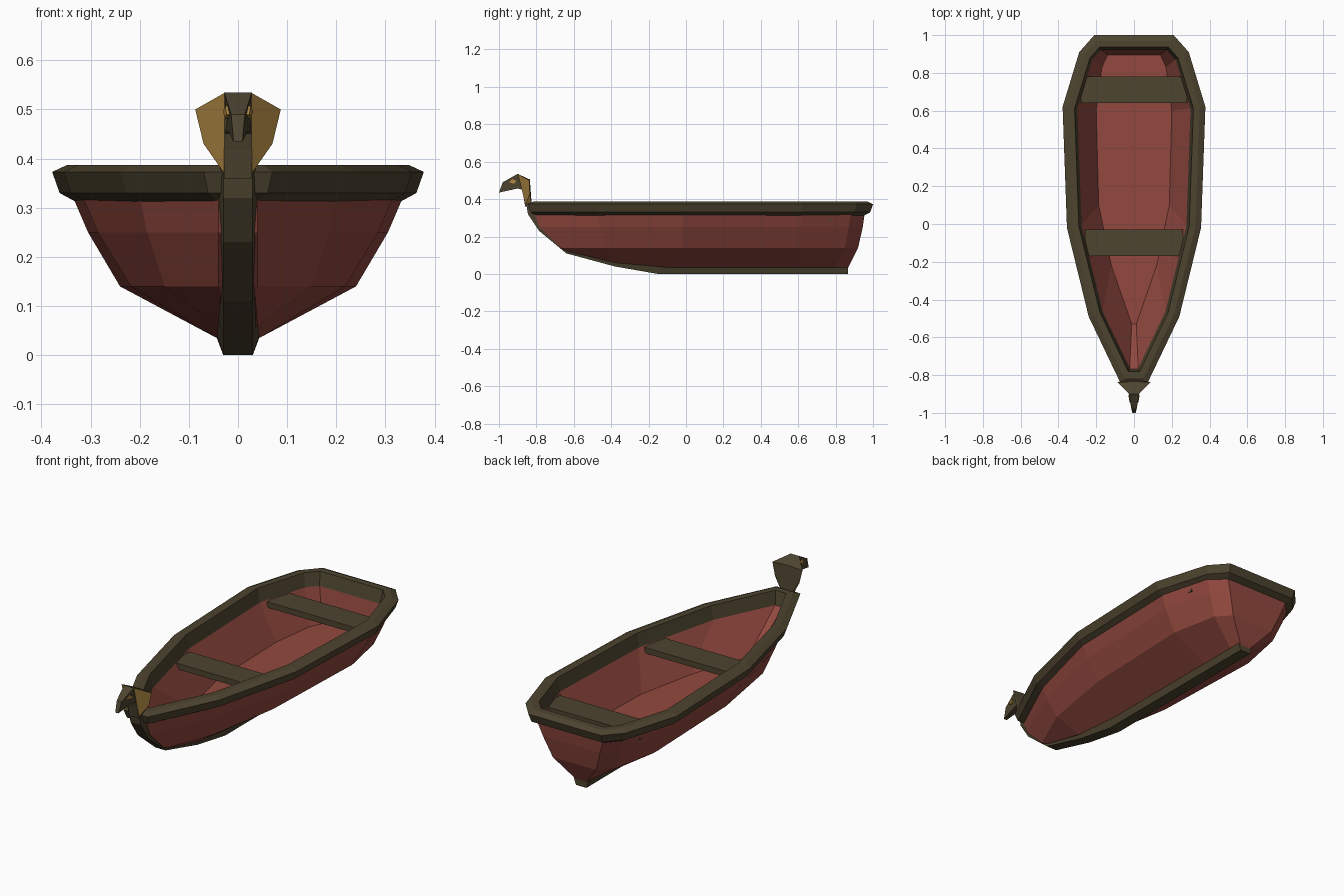
import bpy, bmesh
from mathutils import Vector

if "Cube" in bpy.data.objects:
    bpy.data.objects.remove(bpy.data.objects["Cube"])


def material(name, rgb):
    m = bpy.data.materials.new(name)
    m.diffuse_color = (*rgb, 1)
    m.use_nodes = True
    m.node_tree.nodes["Principled BSDF"].inputs["Base Color"].default_value = m.diffuse_color
    return m


RED = material("hull red", (0.29, 0.066, 0.050))
BROWN = material("dark wood", (0.075, 0.058, 0.029))
GOLD = material("gold", (0.42, 0.24, 0.055))


def finish(bm, name, *mats):
    bmesh.ops.recalc_face_normals(bm, faces=bm.faces[:])
    me = bpy.data.meshes.new(name)
    bm.to_mesh(me)
    bm.free()
    ob = bpy.data.objects.new(name, me)
    bpy.context.collection.objects.link(ob)
    for m in mats:
        me.materials.append(m)
    return ob


def loft(rings, close=False, caps=False):
    """Skin a series of equal closed rings of 3D points."""
    bm = bmesh.new()
    vs = [[bm.verts.new(p) for p in r] for r in rings]
    n = len(vs[0])
    pairs = list(zip(vs, vs[1:])) + ([(vs[-1], vs[0])] if close else [])
    for a, b in pairs:
        for i in range(n):
            j = (i + 1) % n
            bm.faces.new((a[i], a[j], b[j], b[i]))
    if caps:
        bm.faces.new(vs[0])
        bm.faces.new(vs[-1])
    return bm


def mirror_ring(half):
    return half + [(-x, y, z) for x, y, z in reversed(half)]


def inset(ring, d):
    """Mitred inward offset of a counter-clockwise plan outline."""
    out = []
    for i, p in enumerate(ring):
        p = Vector(p)
        e1 = (p - Vector(ring[i - 1])).normalized()
        e2 = (Vector(ring[(i + 1) % len(ring)]) - p).normalized()
        n1, n2 = Vector((-e1.y, e1.x)), Vector((-e2.y, e2.x))
        out.append(p + (n1 + n2) * d / (1 + n1.dot(n2)))
    return out


# Gunwale: chamfered section carried round the plan outline
half_plan = [(.07, -.845), (.24, -.49), (.355, -.02), (.378, .62), (.29, .91), (.21, 1.0)]
plan = half_plan + [(-x, y) for x, y in reversed(half_plan)]


def rim_ring(d, z):
    return [(p.x, p.y, z) for p in inset(plan, d)]


section = [(0, .373), (.03, .387), (.063, .387), (.078, .318), (.048, .312), (.015, .33)]
finish(loft([rim_ring(d, z) for d, z in section], close=True), "gunwale", BROWN)

# Hull shell: outside levels from keel up, then inside down to the floor
levels = [
    [(.035, -.63, .12), (.04, -.38, .06), (.043, -.10, .035), (.043, .60, .035), (.043, .80, .035), (.03, .865, .03)],
    [(.04, -.67, .14), (.15, -.42, .14), (.218, -.02, .14), (.24, .60, .14), (.19, .85, .14), (.125, .92, .14)],
    [(.04, -.785, .25), (.185, -.46, .25), (.285, -.02, .25), (.305, .61, .25), (.235, .87, .25), (.165, .945, .25)],
    [(.04, -.81, .32), (.20, -.47, .32), (.315, -.02, .32), (.335, .62, .32), (.26, .88, .32), (.19, .955, .32)],
]
floor = [(.012, -.53, .14), (.12, -.22, .14), (.187, .10, .14), (.20, .60, .14), (.17, .83, .14), (.14, .895, .14)]
rings = [mirror_ring(l) for l in levels] + [rim_ring(.075, .32), mirror_ring(floor)]
finish(loft(rings, caps=True), "hull", RED)

# Keel and stem: tapered strip following the bottom and bow
spine = [(.865, 0, .865, .035), (-.15, 0, -.14, .04), (-.38, .04, -.36, .08), (-.64, .11, -.61, .145),
         (-.785, .23, -.75, .25), (-.845, .32, -.80, .33), (-.855, .38, -.81, .38)]
finish(loft([[(-.03, a, b), (.03, a, b), (.043, c, d), (-.043, c, d)] for a, b, c, d in spine], caps=True),
       "keel", BROWN)

# Seats
for name, y, w in (("front_seat", -.10, .26), ("rear_seat", .71, .28)):
    bm = bmesh.new()
    bmesh.ops.create_cube(bm, size=1)
    for v in bm.verts:
        v.co = (v.co.x * 2 * w, y + v.co.y * .14, .30 + v.co.z * .03)
    finish(bm, name, BROWN)

# Figurehead: neck and hooked beak, side profile with a half width per point
profile = [(.028, -.825, .37), (.028, -.84, .50), (.028, -.90, .535), (.014, -.98, .49),
           (.009, -1.0, .435), (.02, -.90, .457), (.028, -.875, .45), (.028, -.86, .36)]
bm = loft([[(-x, y, z) for x, y, z in profile], profile], caps=True)
finish(bm, "figurehead", BROWN)

# Crest: wedge behind the beak, gold on the forward slanting faces
bm = bmesh.new()
for s in (1, -1):
    for x, y, z in ((.027, -.898, .534), (.087, -.837, .50), (.07, -.835, .43), (.028, -.825, .37),
                    (.028, -.858, .37), (.027, -.87, .45), (.028, -.835, .505)):
        bm.verts.new((s * x, y, z))
bmesh.ops.convex_hull(bm, input=bm.verts[:])
crest = finish(bm, "crest", BROWN, GOLD)
for f in crest.data.polygons:
    if f.normal.y < .1 and abs(f.normal.x) > .2 and f.normal.z < .7:
        f.material_index = 1

# Eyes: thin gold plates on both sides of the head
for s, side in ((1, "right"), (-1, "left")):
    ring = [(-.945, .49), (-.92, .482), (-.905, .497), (-.93, .507)]

    def hx(y, extra):
        return s * (.028 - (-.90 - y) * .175 + extra)
    bm = loft([[(hx(y, e), y, z) for y, z in ring] for e in (-.004, .003)], caps=True)
    finish(bm, side + "_eye", GOLD)
